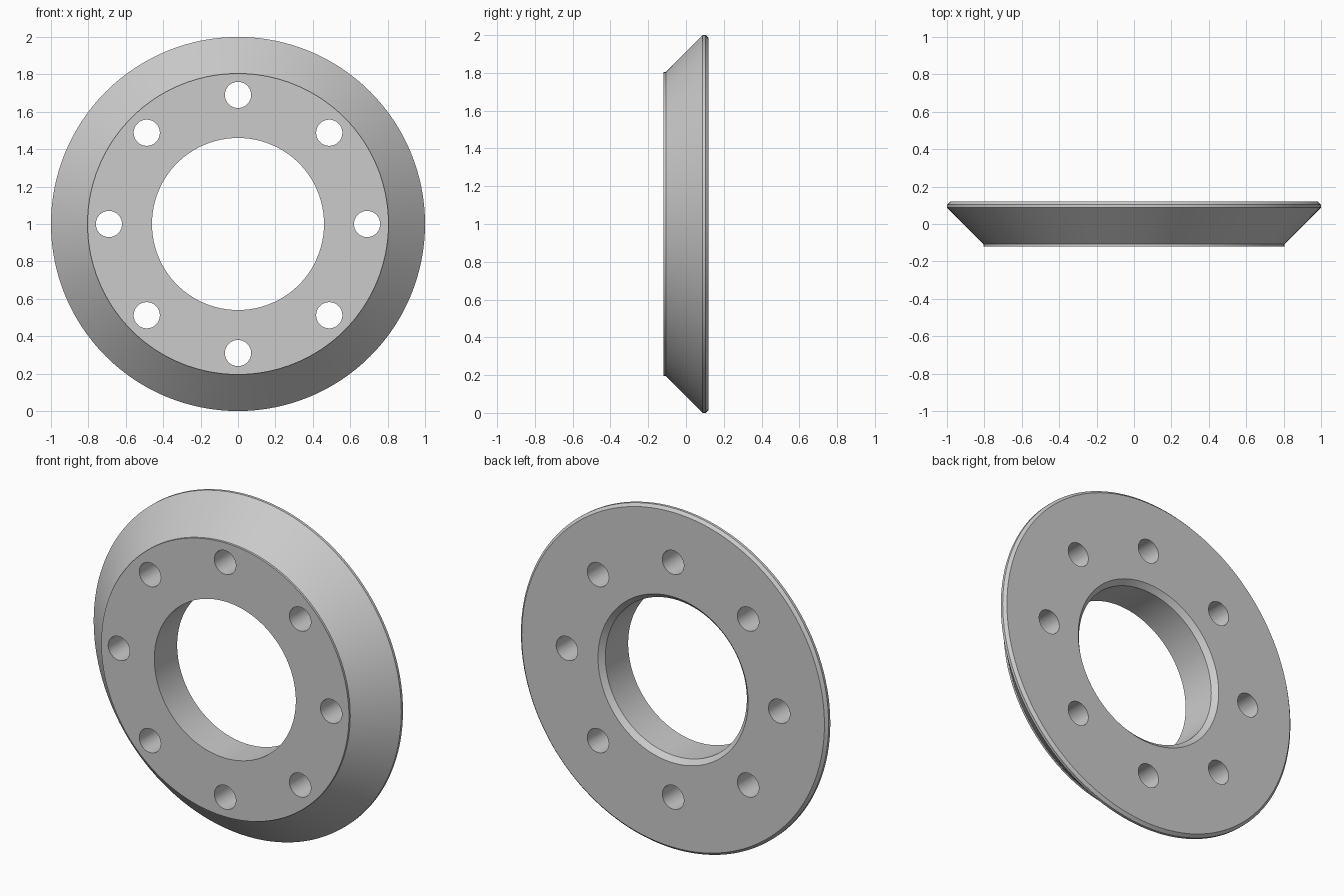
import bpy
import bmesh
from math import cos, sin, pi, radians
from mathutils import Matrix, Vector

if "Cube" in bpy.data.objects:
    bpy.data.objects.remove(bpy.data.objects["Cube"], do_unlink=True)

CENTRE_Z = 1.0
SEGMENTS = 128
HOLES = 8

# Plain grey metal
metal = bpy.data.materials.new("grey_metal")
metal.use_nodes = True
grey = (0.6, 0.6, 0.6, 1)
metal.diffuse_color = grey
metal.node_tree.nodes["Principled BSDF"].inputs["Base Color"].default_value = grey


def add_object(name, bm):
    bmesh.ops.recalc_face_normals(bm, faces=bm.faces)
    mesh = bpy.data.meshes.new(name)
    bm.to_mesh(mesh)
    bm.free()
    mesh.materials.append(metal)
    obj = bpy.data.objects.new(name, mesh)
    bpy.context.collection.objects.link(obj)
    return obj


# Flange: closed (radius, y) section turned about the y axis
section = [(0.46, -0.12), (0.805, -0.12), (0.805, -0.107), (1.0, 0.088),
           (1.0, 0.104), (0.984, 0.12), (0.488, 0.12), (0.46, 0.092)]
bm = bmesh.new()
rings = []
for i in range(SEGMENTS):
    a = 2 * pi * i / SEGMENTS
    rings.append([bm.verts.new((r * cos(a), y, CENTRE_Z + r * sin(a)))
                  for r, y in section])
for i, ring in enumerate(rings):
    nxt = rings[(i + 1) % SEGMENTS]
    for j in range(len(section)):
        k = (j + 1) % len(section)
        bm.faces.new((ring[j], ring[k], nxt[k], nxt[j]))
flange = add_object("flange_ring", bm)

# Bolt hole cutters
bm = bmesh.new()
for i in range(HOLES):
    a = 2 * pi * i / HOLES
    place = Matrix.Translation(Vector((0.69 * cos(a), 0, CENTRE_Z + 0.69 * sin(a))))
    bmesh.ops.create_cone(bm, cap_ends=True, segments=48, radius1=0.07,
                          radius2=0.07, depth=0.6,
                          matrix=place @ Matrix.Rotation(pi / 2, 4, "X"))
cutter = add_object("bolt_hole_cutter", bm)

# Cut the holes, then drop the cutter
bpy.context.view_layer.objects.active = flange
flange.select_set(True)
cut = flange.modifiers.new("bolt_holes", "BOOLEAN")
cut.operation = "DIFFERENCE"
cut.solver = "EXACT"
cut.object = cutter
bpy.ops.object.modifier_apply(modifier=cut.name)
bpy.data.objects.remove(cutter, do_unlink=True)

bpy.ops.object.shade_smooth_by_angle(angle=radians(25))
